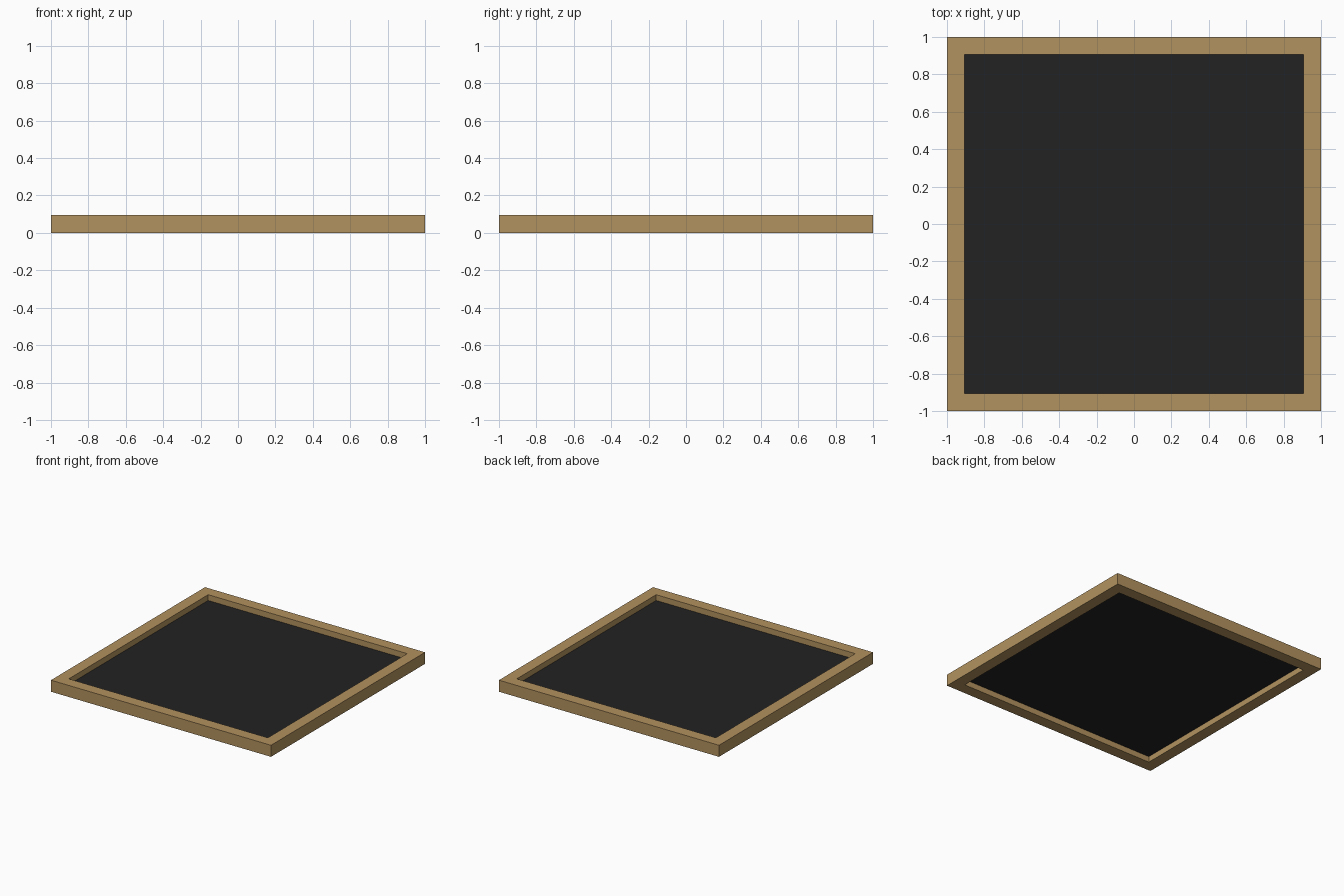
import bpy, bmesh

if "Cube" in bpy.data.objects:
    bpy.data.objects.remove(bpy.data.objects["Cube"])


def material(name, rgb):
    # sRGB 0-255 to linear
    lin = [((c / 255 + 0.055) / 1.055) ** 2.4 for c in rgb]
    m = bpy.data.materials.new(name)
    m.diffuse_color = (*lin, 1)
    m.use_nodes = True
    m.node_tree.nodes["Principled BSDF"].inputs["Base Color"].default_value = m.diffuse_color
    return m


def add_object(name, bm, mat):
    mesh = bpy.data.meshes.new(name)
    bm.to_mesh(mesh)
    bm.free()
    mesh.materials.append(mat)
    obj = bpy.data.objects.new(name, mesh)
    bpy.context.collection.objects.link(obj)
    return obj


OUTER, INNER, HEIGHT = 1.0, 0.905, 0.095
wood = material("tan wood", (178, 146, 95))
black = material("black panel", (34, 34, 34))

# Square frame: a rectangular section swept round four mitred corners
bm = bmesh.new()
section = [(OUTER, 0), (OUTER, HEIGHT), (INNER, HEIGHT), (INNER, 0)]
corners = [(-1, -1), (1, -1), (1, 1), (-1, 1)]
rings = [[bm.verts.new((sx * r, sy * r, z)) for r, z in section] for sx, sy in corners]
for i in range(4):
    a, b = rings[i], rings[(i + 1) % 4]
    for j in range(4):
        k = (j + 1) % 4
        bm.faces.new((a[j], b[j], b[k], a[k]))
bmesh.ops.recalc_face_normals(bm, faces=bm.faces)
add_object("frame", bm, wood)

# Thin dark sheet set halfway down inside the frame
bm = bmesh.new()
bmesh.ops.create_grid(bm, x_segments=1, y_segments=1, size=INNER)
bmesh.ops.translate(bm, verts=bm.verts, vec=(0, 0, HEIGHT / 2))
add_object("panel", bm, black)
